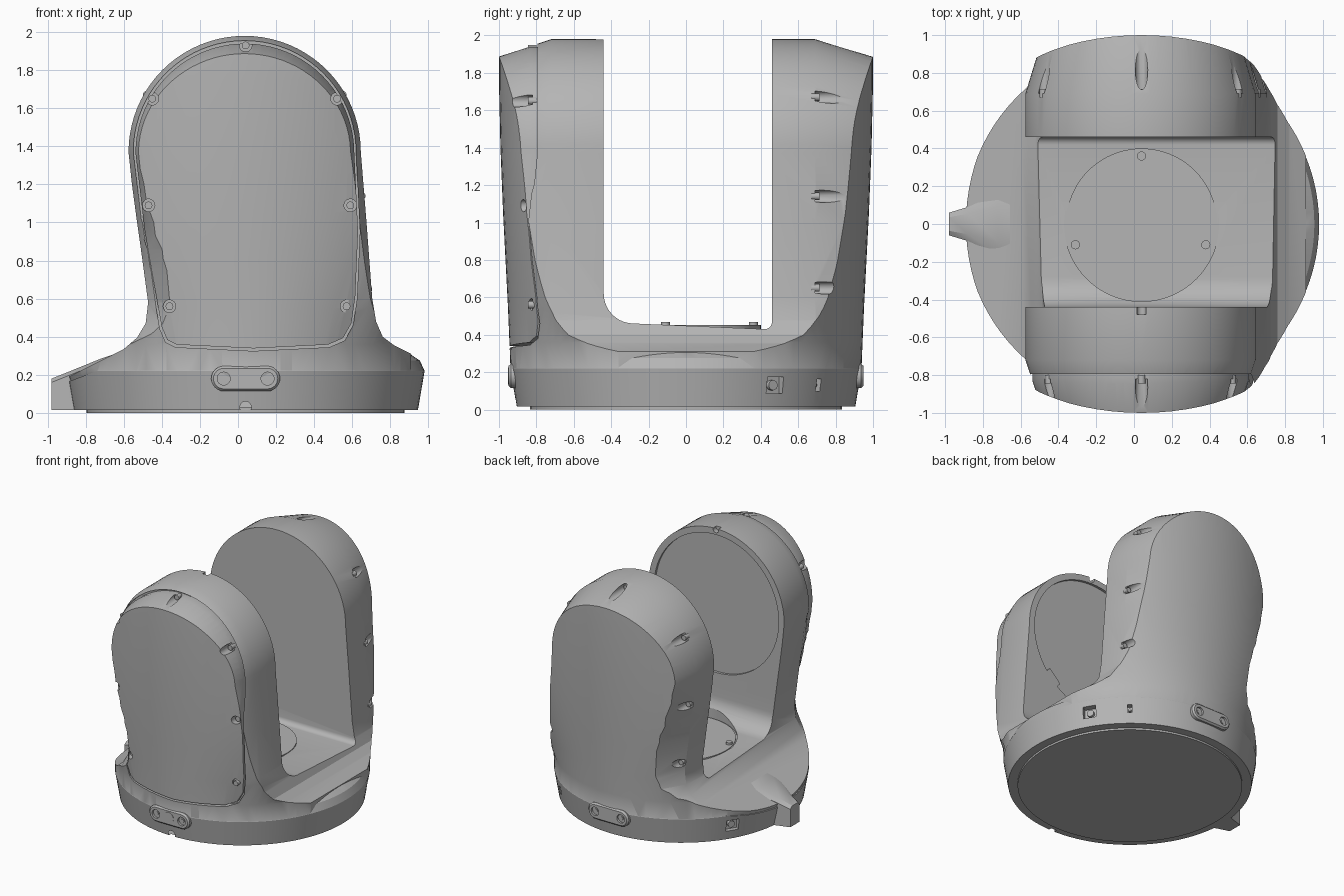
import bpy, bmesh, math
from mathutils import Vector, Matrix

if "Cube" in bpy.data.objects:
    bpy.data.objects.remove(bpy.data.objects["Cube"], do_unlink=True)

GREY = (0.46, 0.46, 0.46, 1)
grey = bpy.data.materials.new("mid grey")
grey.use_nodes = True
grey.diffuse_color = GREY
grey.node_tree.nodes["Principled BSDF"].inputs["Base Color"].default_value = GREY
CX = 0.04
parts = []


def finish(name, bm, keep=True):
    bmesh.ops.recalc_face_normals(bm, faces=bm.faces)
    mesh = bpy.data.meshes.new(name)
    bm.to_mesh(mesh)
    bm.free()
    mesh.materials.append(grey)
    ob = bpy.data.objects.new(name, mesh)
    bpy.context.collection.objects.link(ob)
    if keep:
        parts.append(ob)
    return ob


def loft(name, loops, keep=True):
    bm = bmesh.new()
    rings = [[bm.verts.new(p) for p in loop] for loop in loops]
    n = len(rings[0])
    for a, b in zip(rings, rings[1:]):
        for i in range(n):
            j = (i + 1) % n
            bm.faces.new((a[i], a[j], b[j], b[i]))
    bm.faces.new(rings[0])
    bm.faces.new(rings[-1])
    return finish(name, bm, keep)


def lathe(name, profile, keep=True, seg=96):
    # profile entries: radius, height, stretch along x
    turns = [2 * math.pi * i / seg for i in range(seg)]
    return loft(name, [[(CX + r * s * math.cos(t), r * math.sin(t), z) for t in turns]
                       for r, z, s in profile], keep)


def rod(name, start, end, r, keep=True, seg=24):
    a, b = Vector(start), Vector(end)
    turn = (b - a).to_track_quat('Z', 'Y').to_matrix().to_4x4()
    bm = bmesh.new()
    bmesh.ops.create_cone(bm, cap_ends=True, segments=seg, radius1=r, radius2=r,
                          depth=(b - a).length,
                          matrix=Matrix.Translation((a + b) / 2) @ turn)
    return finish(name, bm, keep)


def block(name, at, size, turn, axis, keep=True):
    bm = bmesh.new()
    bmesh.ops.create_cube(bm, size=1, matrix=Matrix.Translation(at)
                          @ Matrix.Rotation(turn, 4, axis) @ Matrix.Diagonal((*size, 1)))
    return finish(name, bm, keep)


def boolean(target, tool, op='DIFFERENCE'):
    mod = target.modifiers.new("cut", 'BOOLEAN')
    mod.operation, mod.object, mod.solver = op, tool, 'EXACT'
    bpy.context.view_layer.objects.active = target
    bpy.ops.object.modifier_apply(modifier=mod.name)
    if tool in parts:
        parts.remove(tool)
    bpy.data.objects.remove(tool, do_unlink=True)


def arc(cx, cz, r, a0, a1, n):
    return [(cx + r * math.cos(math.radians(a0 + (a1 - a0) * i / n)),
             cz + r * math.sin(math.radians(a0 + (a1 - a0) * i / n))) for i in range(n + 1)]


# Arm outline: round head, leaning sides, flared foot; third value is the taper inset
SIDES = [(-.557, 1.2, .13), (-.53, 1.0, .17), (-.51, .86, .21), (-.495, .75, .23), (-.472, .58, .23),
         (-.485, .47, .22), (-.53, .395, .17), (-.6, .335, .08), (-.72, .275, 0), (-.9, .185, 0),
         (-.9, .1, 0), (.9, .1, 0), (.91, .31, 0), (.82, .355, -.04), (.76, .4, -.07),
         (.725, .48, -.1), (.705, .6, -.1), (.675, 1.0, -.1)]


def arm_loop(y, k):
    pts = arc(.035, 1.37, .61 - .11 * k, 0, 180, 40) + [(x + d * k, z) for x, z, d in SIDES]
    return [(x, y, z) for x, z in pts]


body = loft("yoke_body", [arm_loop(-1.05, 1), arm_loop(-.72, 0),
                          arm_loop(.69, 0), arm_loop(1.05, 1)])

# Gap between the arms with rounded lower corners
gap = [(-.44, 2.3)] + arc(-.28, .62, .16, 180, 270, 10) + arc(.42, .47, .04, 270, 360, 5) + [(.46, 2.3)]
boolean(body, loft("gap", [[(x, y, z) for y, z in gap] for x in (-1.2, 1.2)], False))

# Bulging outer limit of both arms
boolean(body, lathe("limit", [(.89, .05, 1), (.9385, .22, 1), (.944, .36, 1), (.952, .55, 1.1),
                              (.965, .8, 1.18), (.978, 1.05, 1.22), (.992, 1.4, 1.22),
                              (1, 1.75, 1.22), (1, 2.2, 1.22)], False), 'INTERSECT')

# Round base, sloping down towards the spout
base = lathe("round_base", [(.905, .015, 1), (.94, .22, 1), (.915, .275, 1), (.87, .305, 1),
                            (.74, .335, 1), (.5, .37, 1)])
slope = [(-1.2, .05), (-.2, .42), (-.2, .8), (-1.2, .8)]
boolean(base, loft("slope", [[(x, y, z) for x, z in slope] for y in (-1.2, 1.2)], False))
boolean(body, base, 'UNION')
lathe("bottom_plate", [(.835, 0, 1), (.835, .03, 1)])

# Pointed spout on the side of the base
SPOUT = [(-.98, .06, .18), (-.88, .09, .22), (-.72, .16, .285), (-.5, .2, .36)]
loft("side_spout", [[(x, -w, .015), (x, w, .015), (x, w, z - .02), (x, w * .6, z),
                     (x, -w * .6, z), (x, -w, z - .02)] for x, w, z in SPOUT])


# Seam groove round the front cover
def cover_loop(y, s):
    pts = arc(.035, 1.37, .585, 0, 180, 40) + [
        (-.5, .95), (-.435, .58), (-.41, .44), (-.38, .37), (-.33, .345), (.08, .325),
        (.48, .345), (.56, .38), (.605, .46), (.625, .6), (.64, .95)]
    return [(.1 + (x - .1) * s, y, 1.1 + (z - 1.1) * s) for x, z in pts]


groove = loft("groove", [cover_loop(y, 1) for y in (-1.1, -.775)], False)
boolean(groove, loft("core", [cover_loop(y, .982) for y in (-1.2, -.7)], False))
boolean(body, groove)

# Screw pockets along the arm edges
FRONT = [(.04, 1.93), (-.45, 1.65), (.52, 1.65), (-.47, 1.09), (.59, 1.09), (-.36, .56), (.57, .56)]
REAR = [(.04, 1.94), (-.48, 1.67), (.55, 1.67), (-.52, 1.14), (.65, 1.14), (-.455, .65), (.685, .65)]
for label, spots, side, floor in (("front", FRONT, -1, .82), ("rear", REAR, 1, .69)):
    for x, z in spots:
        boolean(body, rod("pocket", (x, side * floor, z), (x, side * 1.15, z), .033, False))
        rod(label + "_screw", (x, side * (floor - .02), z), (x, side * (floor + .025), z), .02)

# Round recess and tab on the inner face of the front arm
boolean(body, rod("recess", (.035, -.46, 1.37), (.035, -.3, 1.37), .56, False, 80))
block("recess_tab", (.42, -.455, .98), (.14, .03, .07), math.radians(-45), 'Y')
boolean(body, rod("top_notch", (CX, -.48, 1.97), (CX, -.4, 1.97), .025, False))

# Floor disc with three screws
boolean(body, rod("disc_gap", (CX, 0, .445), (CX, 0, .6), .41, False, 80))
rod("floor_disc", (CX, 0, .4), (CX, 0, .451), .4, seg=80)
for x, y in ((CX, .36), (-.31, -.11), (.38, -.11)):
    rod("floor_screw", (x, y, .44), (x, y, .468), .024)

# Connector plates on the front and rear of the base
for label, side in (("front", -1), ("rear", 1)):
    loops = []
    for y, r in ((.85, .066), (.935, .066), (.948, .054)):
        pts = arc(CX + .115, .18, r, -90, 90, 12) + arc(CX - .115, .18, r, 90, 270, 12)
        loops.append([(x, side * y, z) for x, z in pts])
    plate = loft(label + "_connector_plate", loops)
    for dx in (-.115, .115):
        x = CX + dx
        boolean(plate, rod("hole", (x, side * .93, .18), (x, side * 1.1, .18), .034, False))
        rod(label + "_connector_pin", (x, side * .9, .18), (x, side * .937, .18), .014)
    if side < 0:
        rod("front_connector_button", (CX, -.9, .18), (CX, -.951, .18), .045)
boolean(body, rod("foot_notch", (CX, -1.1, .03), (CX, -.88, .03), .03, False))

# Square sockets and small slots round the base wall
for label, angle, w, h in (("left_socket", 31, .1, .09), ("right_socket", 149, .1, .09),
                           ("left_slot", 50, .035, .065)):
    a = math.radians(angle)
    out = Vector((math.cos(a), math.sin(a), 0))
    mid = Vector((CX, 0, .13))
    boolean(body, block("socket", mid + out * .93, (.1, w, h), a, 'Z', False))
    rod(label + "_screw", mid + out * .86, mid + out * .905, min(w, h) * .3)

# Smooth curved surfaces, keep hard edges
bpy.ops.object.select_all(action='DESELECT')
for ob in parts:
    ob.select_set(True)
bpy.context.view_layer.objects.active = body
bpy.ops.object.shade_smooth_by_angle(angle=math.radians(28))
